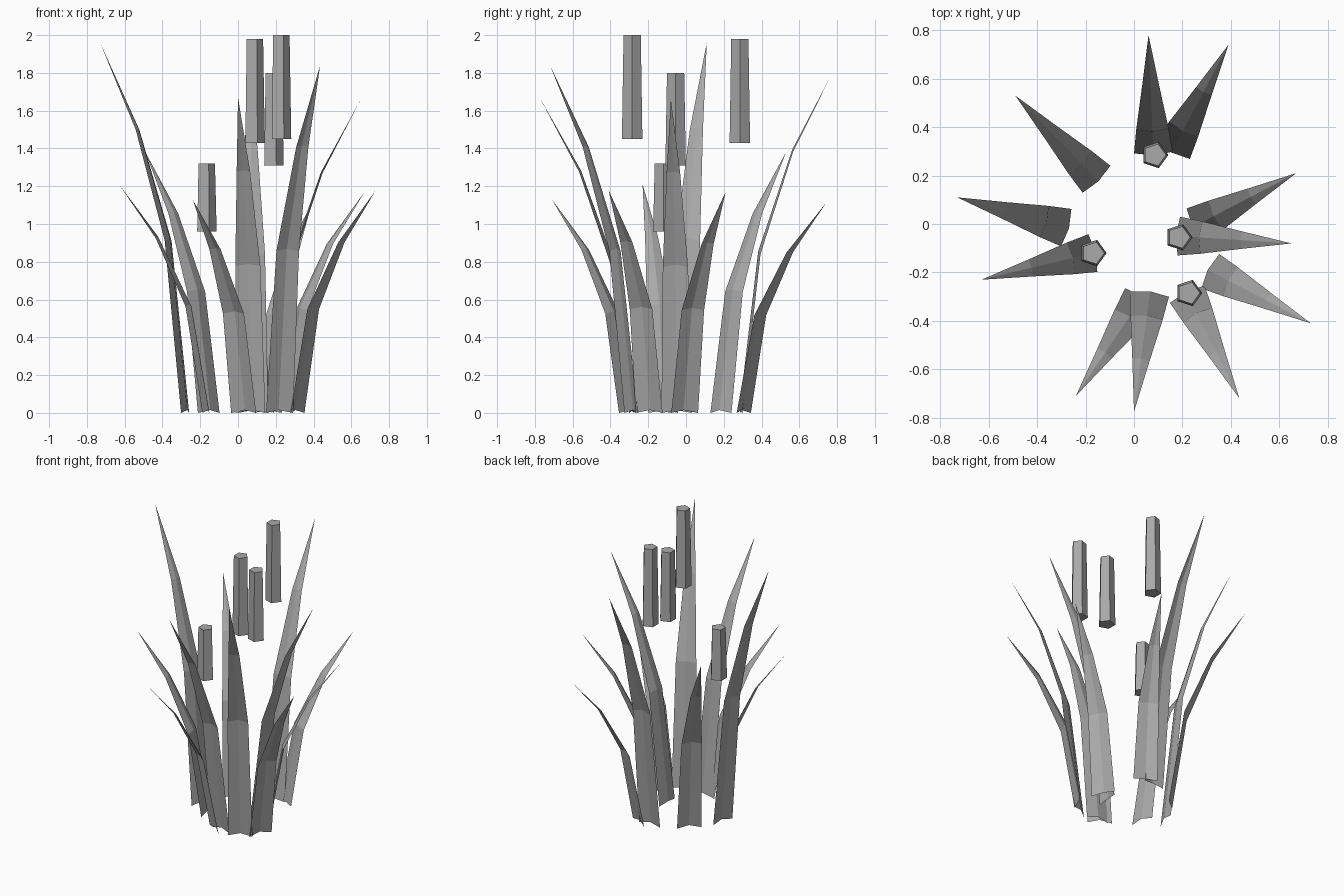
import bpy, bmesh, math
from mathutils import Vector

if "Cube" in bpy.data.objects:
    bpy.data.objects.remove(bpy.data.objects["Cube"])

grey = bpy.data.materials.new("reed grey")
grey.diffuse_color = (0.4, 0.4, 0.4, 1)
grey.use_nodes = True
grey.node_tree.nodes["Principled BSDF"].inputs["Base Color"].default_value = grey.diffuse_color


def finish(bm, name):
    mesh = bpy.data.meshes.new(name)
    bm.to_mesh(mesh)
    bm.free()
    mesh.materials.append(grey)
    bpy.context.collection.objects.link(bpy.data.objects.new(name, mesh))


# Leaf rows: height share, outward share, half width
ROWS = [(0, 0, 0.08), (0.465, 0.2, 0.067), (0.765, 0.56, 0.036)]
RIB_IN, RIB_UP = 0.012, 0.015


def leaf(name, bx, by, tx, ty, height):
    """Creased, outward-bending blade from its base middle to its tip."""
    base, tip = Vector((bx, by, 0)), Vector((tx, ty, 0))
    out = (tip - base).normalized()
    side = Vector((-out.y, out.x, 0))
    bm = bmesh.new()
    rows = []
    for h, o, w in ROWS:
        mid = base.lerp(tip, o) + Vector((0, 0, h * height))
        rib = mid - out * RIB_IN * w / 0.08 + Vector((0, 0, RIB_UP * w / 0.08))
        rows.append([bm.verts.new(p) for p in (mid + side * w, rib, mid - side * w)])
    for a, b in zip(rows, rows[1:]):
        for i in range(2):
            bm.faces.new((a[i], a[i + 1], b[i + 1], b[i]))
    top = bm.verts.new(tip + Vector((0, 0, height)))
    for i in range(2):
        bm.faces.new((rows[-1][i], rows[-1][i + 1], top))
    finish(bm, name)


# Ring of leaves: base x, base y, tip x, tip y, height
LEAVES = [
    (0.08, 0.295, 0.06, 0.78, 1.81), (0.16, 0.306, 0.39, 0.74, 1.11),
    (0.254, -0.007, 0.67, 0.21, 1.17), (0.185, -0.05, 0.65, -0.08, 1.66),
    (0.315, -0.195, 0.73, -0.41, 1.18), (0.22, -0.29, 0.435, -0.72, 1.84),
    (0.065, -0.29, 0.0, -0.775, 1.67), (0.03, -0.31, -0.24, -0.71, 1.13),
    (-0.17, -0.12, -0.63, -0.23, 1.21), (-0.28, -0.015, -0.73, 0.11, 1.96),
    (-0.155, 0.185, -0.49, 0.53, 1.38),
]
for n, spec in enumerate(LEAVES, 1):
    leaf(f"leaf_{n}", *spec)


def seed_head(name, x, y, z0, z1):
    """Five-sided, slightly tapered seed head."""
    bm = bmesh.new()
    rings = []
    for z, r in ((z0, 0.057), (z1, 0.048)):
        rings.append([bm.verts.new((x + r * math.cos(i * math.tau / 5),
                                    y + r * math.sin(i * math.tau / 5), z))
                      for i in range(5)])
    low, high = rings
    for i in range(5):
        j = (i + 1) % 5
        bm.faces.new((low[i], low[j], high[j], high[i]))
    bm.faces.new(low[::-1])
    bm.faces.new(high)
    finish(bm, name)


# Seed heads: x, y, bottom, top
HEADS = [(0.085, 0.285, 1.43, 1.98), (0.185, -0.055, 1.31, 1.80),
         (0.225, -0.285, 1.45, 2.0), (-0.17, -0.12, 0.96, 1.32)]
for n, spec in enumerate(HEADS, 1):
    seed_head(f"seed_head_{n}", *spec)
